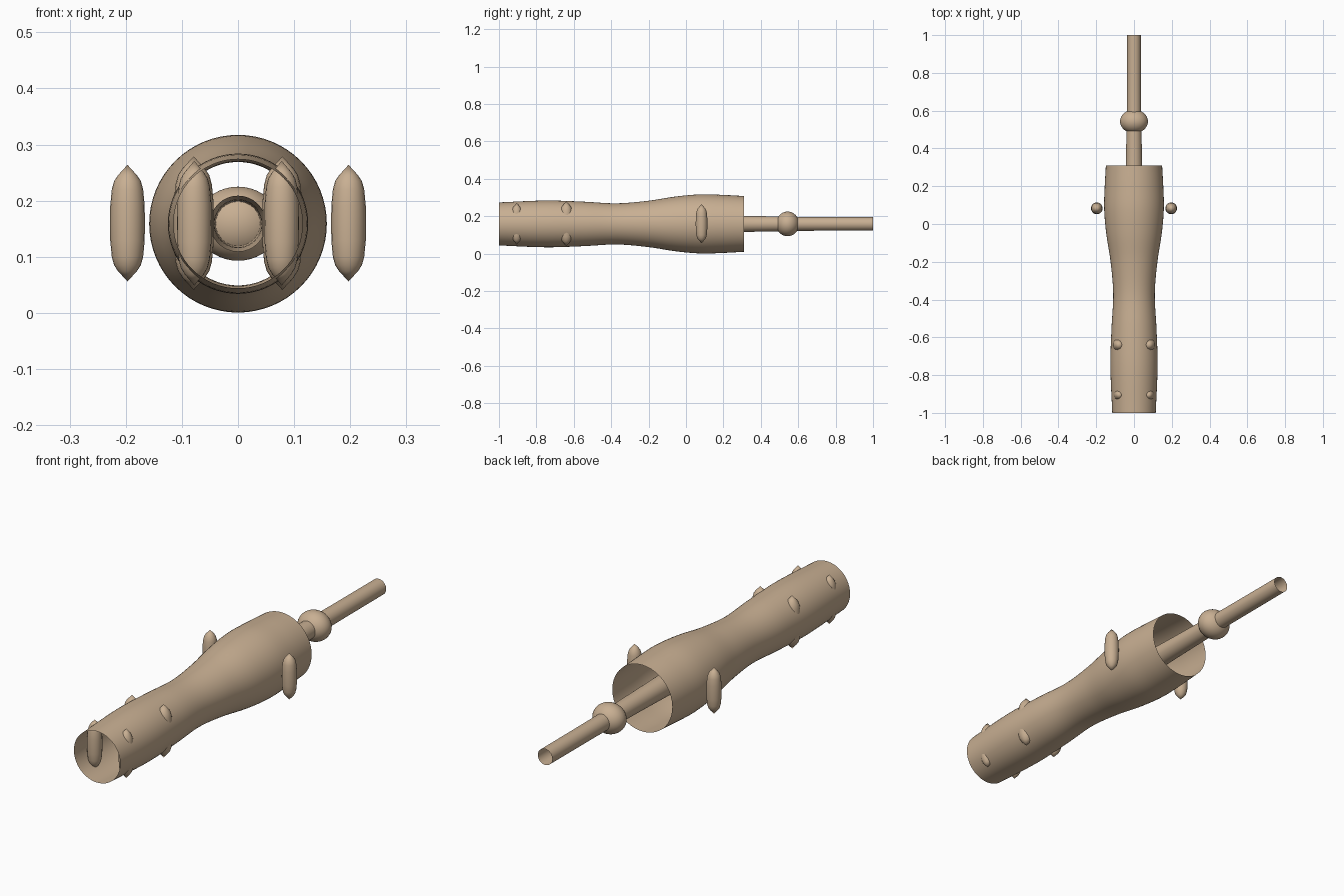
import bpy, bmesh, math
from mathutils import Vector, Matrix

if "Cube" in bpy.data.objects:
    bpy.data.objects.remove(bpy.data.objects["Cube"])

AXIS_Z = 0.159

tan = bpy.data.materials.new("warm tan")
tan.diffuse_color = (0.58, 0.43, 0.29, 1)
tan.use_nodes = True
tan.node_tree.nodes["Principled BSDF"].inputs["Base Color"].default_value = tan.diffuse_color


def smooth_profile(pts, steps=6):
    """Smooth (position, radius) curve through the given points."""
    n = len(pts)

    def slope(i):
        a, b = pts[max(i - 1, 0)], pts[min(i + 1, n - 1)]
        return (b[1] - a[1]) / (b[0] - a[0])

    out = []
    for i in range(n - 1):
        (p0, r0), (p1, r1) = pts[i], pts[i + 1]
        h, m0, m1 = p1 - p0, slope(i), slope(i + 1)
        for k in range(steps):
            t = k / steps
            r = ((2*t**3 - 3*t**2 + 1) * r0 + (t**3 - 2*t**2 + t) * h * m0
                 + (3*t**2 - 2*t**3) * r1 + (t**3 - t**2) * h * m1)
            out.append((p0 + h * t, r))
    return out + [pts[-1]]


def finish(name, bm, angle=60):
    mesh = bpy.data.meshes.new(name)
    bm.to_mesh(mesh)
    bm.free()
    mesh.materials.append(tan)
    obj = bpy.data.objects.new(name, mesh)
    bpy.context.collection.objects.link(obj)
    bpy.ops.object.select_all(action='DESELECT')
    obj.select_set(True)
    bpy.context.view_layer.objects.active = obj
    bpy.ops.object.shade_smooth_by_angle(angle=math.radians(angle))
    return obj


def lathe(name, profile, matrix, segments=32, angle=60):
    """Open surface of revolution about local z, then placed by matrix."""
    bm = bmesh.new()
    rings = []
    for z, r in profile:
        if r < 1e-6:
            rings.append([bm.verts.new((0, 0, z))] * segments)
        else:
            rings.append([bm.verts.new((r * math.cos(a), r * math.sin(a), z))
                          for a in (2 * math.pi * k / segments for k in range(segments))])
    for lo, hi in zip(rings, rings[1:]):
        for k in range(segments):
            j = (k + 1) % segments
            corners = list(dict.fromkeys((lo[k], lo[j], hi[j], hi[k])))
            bm.faces.new(corners)
    bm.transform(matrix)
    return finish(name, bm, angle)


# local z becomes world +y
along_y = Matrix.Translation((0, 0, AXIS_Z)) @ Matrix.Rotation(-math.pi / 2, 4, 'X')

# hollow body with a narrow waist, open at both ends
body = [(-1, 0.115), (-0.75, 0.125), (-0.55, 0.119), (-0.37, 0.110),
        (-0.2, 0.124), (-0.05, 0.147), (0.08, 0.158), (0.2, 0.155), (0.31, 0.149)]
lathe("body_shell", smooth_profile(body), along_y, 64)

# hollow rod, flaring slightly inside the body
rod = [(0.02, 0.050), (0.31, 0.043), (0.48, 0.040), (0.6, 0.037), (1, 0.036)]
lathe("rod", smooth_profile(rod, 3), along_y, 32)

# collar ball on the rod
bm = bmesh.new()
bmesh.ops.create_uvsphere(bm, u_segments=32, v_segments=20, radius=1)
bm.transform(Matrix.Translation((0, 0.543, AXIS_Z)) @ Matrix.Diagonal((0.074, 0.062, 0.066, 1)))
finish("collar_ball", bm)

# pointed upright pods: (name, x, y, radius, half length)
half = [(0, 1.0), (0.3, 0.99), (0.58, 0.90), (0.72, 0.77), (0.82, 0.55), (1, 0)]
shape = [(-z, r) for z, r in reversed(half[1:])] + half
for name, x, y, rad, length in (("side_pod", 0.197, 0.083, 0.031, 0.104),
                                ("rear_pod", 0.079, -0.64, 0.036, 0.119),
                                ("end_pod", 0.078, -0.905, 0.031, 0.111)):
    for side, s in (("left", -1), ("right", 1)):
        lathe(f"{name}_{side}", [(z * length, r * rad) for z, r in shape],
              Matrix.Translation((s * x, y, AXIS_Z + 0.001)), 20)
